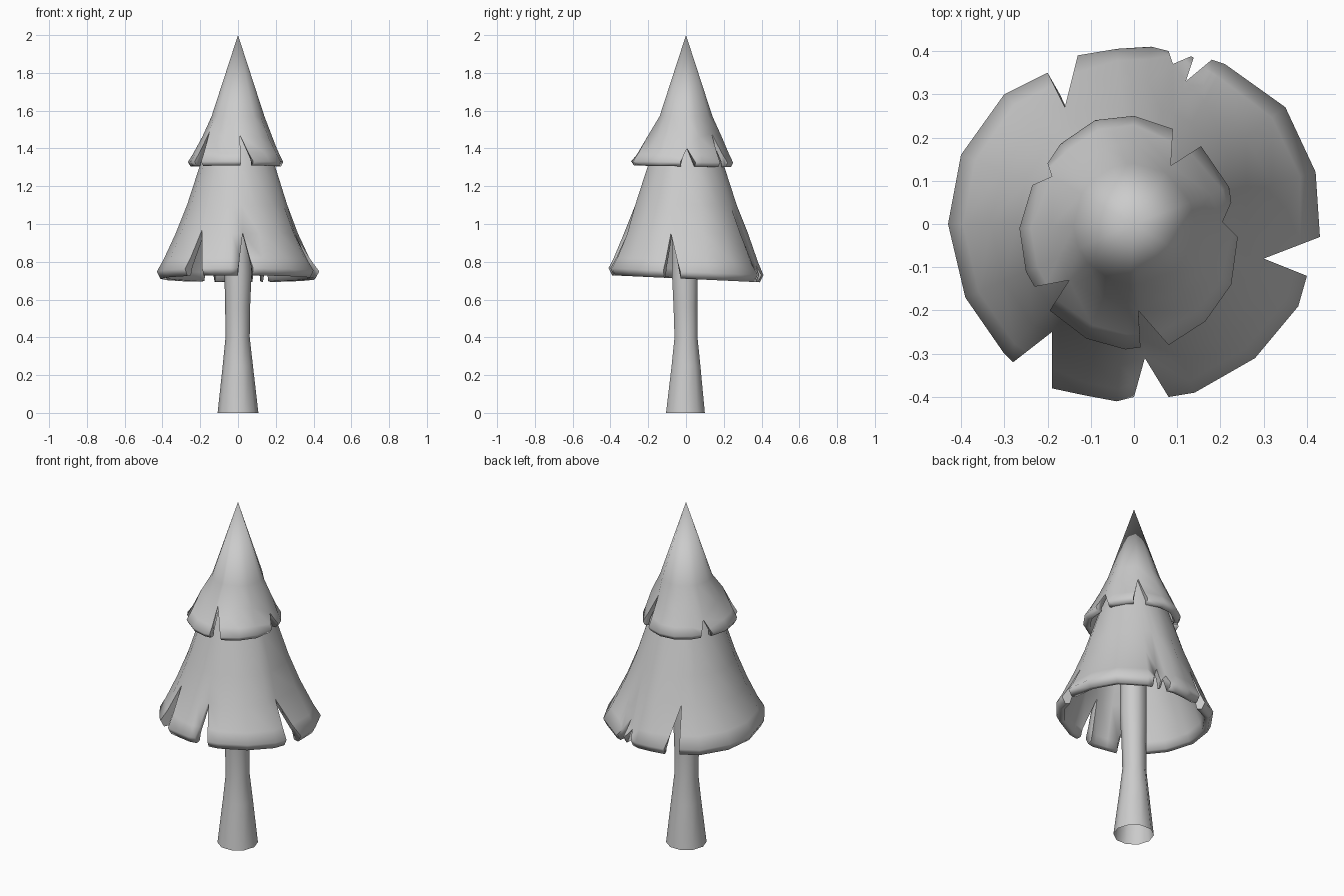
import bpy, bmesh, math
from mathutils import Vector

if "Cube" in bpy.data.objects:
    bpy.data.objects.remove(bpy.data.objects["Cube"])


def finish(name, bm, angle):
    bmesh.ops.remove_doubles(bm, verts=bm.verts, dist=0.0008)
    bmesh.ops.recalc_face_normals(bm, faces=bm.faces)
    me = bpy.data.meshes.new(name)
    bm.to_mesh(me)
    bm.free()
    ob = bpy.data.objects.new(name, me)
    bpy.context.collection.objects.link(ob)
    bpy.ops.object.select_all(action='DESELECT')
    bpy.context.view_layer.objects.active = ob
    ob.select_set(True)
    bpy.ops.object.shade_smooth_by_angle(angle=math.radians(angle))


def skirt(name, upper, lower, curl, inner, panels, notches, tilt):
    """Cone of foliage: panels of rim points, split by a notch after each panel.
    upper: (r, z) rows ending at notch height; lower: (fraction, z) rows from
    there to the rim; curl: (scale, z) rows folding under the rim;
    inner: (r, z) rows of the hollow underside above the notches."""
    bm = bmesh.new()
    z_rim = lower[-1][1]
    z_split = upper[-1][1]
    for i, panel in enumerate(panels):
        cols = []
        for j, (x, y) in enumerate(panel):
            rim = Vector((x, y, z_rim - tilt * y))
            apex = None
            if j == 0:
                apex = Vector(notches[i - 1])
            elif j == len(panel) - 1:
                apex = Vector(notches[i])
            a = math.atan2(apex.y, apex.x) if apex else math.atan2(y, x)
            pts = [Vector((r * math.cos(a), r * math.sin(a), z)) for r, z in upper]
            if apex:
                pts[-1] = apex
            start = pts[-1]
            for f, z in lower:
                p = start.lerp(rim, f)
                t = (z_split - z) / (z_split - z_rim)
                p.z = start.z + (rim.z - start.z) * t
                pts.append(p)
            for s, z in curl:
                pts.append(Vector((x * s, y * s, z - tilt * y)))
            # inside of the shell, back up to the notch and beyond
            pts.append(Vector((start.x * .9, start.y * .9, start.z)))
            wall = (len(upper) - 1, len(pts))
            pts += [Vector((r * math.cos(a), r * math.sin(a), z)) for r, z in inner]
            cols.append([bm.verts.new(p) for p in pts])
        for c, d in zip(cols, cols[1:]):
            for k in range(len(c) - 1):
                bm.faces.new((c[k], c[k + 1], d[k + 1], d[k]))
        # cut faces of the notches
        for c in (cols[0], cols[-1]):
            bm.faces.new(c[wall[0]:wall[1]])
    finish(name, bm, 80)


# trunk: flared, slightly bent open tube
bm = bmesh.new()
rings = []
for cx, cy, r, z in [(0, -.003, .108, 0), (-.001, 0, .08, .25), (-.002, 0, .064, .40),
                     (-.002, -.003, .066, .56), (0, -.006, .072, .74), (0, -.005, .07, 1.25)]:
    rings.append([bm.verts.new((cx + r * math.cos(math.tau * i / 10),
                                cy + r * math.sin(math.tau * i / 10), z)) for i in range(10)])
for a, b in zip(rings, rings[1:]):
    for i in range(10):
        j = (i + 1) % 10
        bm.faces.new((a[i], a[j], b[j], b[i]))
finish("trunk", bm, 60)

# lower foliage skirt
skirt("lower_foliage",
      [(.14, 1.48), (.205, 1.30), (.27, 1.10), (.33, .95)],
      [(.65, .81), (1, .748)],
      [(.955, .71), (.89, .715), (.86, .76)],
      [(.24, 1.10), (.17, 1.28), (.07, 1.32)],
      [[(.43, -.03), (.42, .12), (.35, .27), (.21, .37), (.18, .38)],
       [(.138, .385), (.132, .388)],
       [(.08, .40), (.04, .41), (-.04, .405), (-.13, .39)],
       [(-.20, .35), (-.30, .30), (-.40, .16), (-.43, 0), (-.39, -.17), (-.30, -.30), (-.28, -.32)],
       [(-.19, -.38), (-.12, -.395), (-.04, -.41), (0, -.40)],
       [(.08, -.40), (.14, -.39), (.28, -.31), (.38, -.19), (.40, -.12)]],
      [(.12, .33, .83), (.09, .37, .78), (-.16, .27, .95), (-.19, -.25, .97),
       (.025, -.31, .95), (.30, -.08, .95)],
      .045)

# upper foliage cone
skirt("upper_foliage",
      [(0, 2.0), (.14, 1.57), (.19, 1.46)],
      [(.65, 1.37), (1, 1.328)],
      [(.95, 1.305), (.86, 1.305), (.84, 1.335)],
      [(.13, 1.54)],
      [[(.225, .05), (.22, .085), (.155, .18)],
       [(.09, .22), (0, .25), (-.09, .24), (-.17, .185), (-.20, .14)],
       [(-.235, .09), (-.265, -.01), (-.25, -.11), (-.23, -.145)],
       [(-.195, -.20), (-.11, -.265), (-.02, -.29), (.015, -.285)],
       [(.08, -.28), (.165, -.225), (.225, -.14), (.24, -.03)]],
      [(.085, .135, 1.48), (-.19, .11, 1.40), (-.15, -.13, 1.49), (.01, -.20, 1.47),
       (.205, .005, 1.40)],
      .015)
